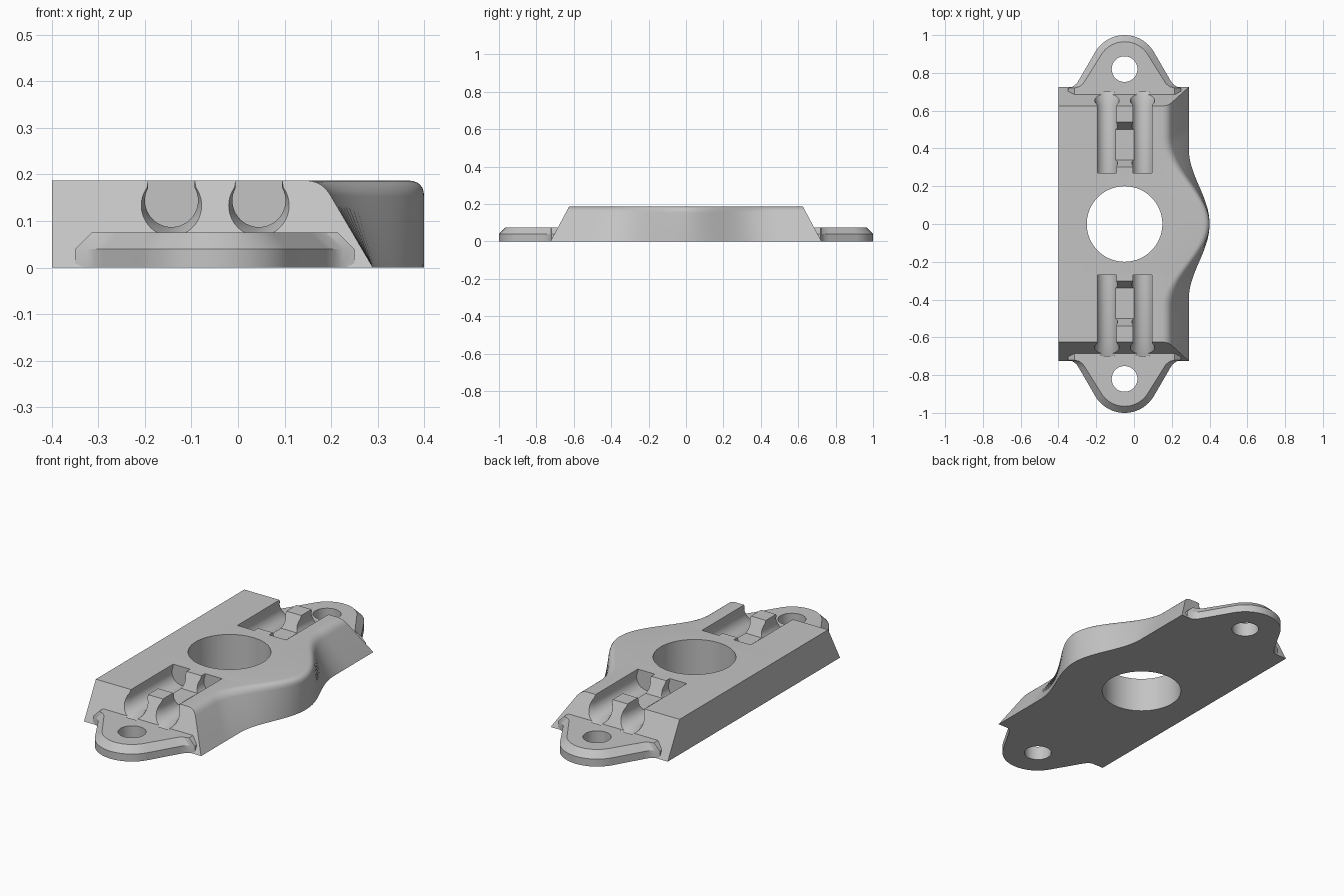
import bpy, bmesh, math

if "Cube" in bpy.data.objects:
    bpy.data.objects.remove(bpy.data.objects["Cube"])

H = 0.187       # body height
CX = -0.05      # x of the hole axis

grey = bpy.data.materials.new("light_grey")
grey.use_nodes = True
colour = (0.55, 0.55, 0.55, 1)
grey.diffuse_color = colour
grey.node_tree.nodes["Principled BSDF"].inputs["Base Color"].default_value = colour


def loft(name, rings):
    """Closed solid through rings of equal point count."""
    bm = bmesh.new()
    vs = [[bm.verts.new(p) for p in ring] for ring in rings]
    n = len(vs[0])
    for a, b in zip(vs, vs[1:]):
        for i in range(n):
            j = (i + 1) % n
            bm.faces.new((a[i], a[j], b[j], b[i]))
    bm.faces.new(vs[0])
    bm.faces.new(vs[-1])
    bmesh.ops.recalc_face_normals(bm, faces=bm.faces)
    me = bpy.data.meshes.new(name)
    bm.to_mesh(me)
    bm.free()
    me.materials.append(grey)
    ob = bpy.data.objects.new(name, me)
    bpy.context.collection.objects.link(ob)
    return ob


def combine(target, other, operation):
    bpy.context.view_layer.objects.active = target
    mod = target.modifiers.new("combine", "BOOLEAN")
    mod.operation, mod.solver, mod.object = operation, "EXACT", other
    bpy.ops.object.modifier_apply(modifier=mod.name)
    bpy.data.objects.remove(other)


def bump(y, half):
    return math.cos(math.pi * y / (2 * half)) ** 2 if abs(y) < half else 0


def body_section(v):
    """Cross-section with a leaning right wall and a rounded top edge."""
    xb = 0.29 + 0.11 * bump(v * 0.725, 0.4)
    xt = 0.18 + 0.22 * bump(v * 0.625, 0.45)
    t, wall = 0.035, math.hypot(xb - xt, H)
    p = (xt + (xb - xt) * t / wall, H - H * t / wall)
    pts = [(-0.4, 0), (xb, 0)]
    for k in range(7):
        s = k / 6
        a, b, c = (1 - s) ** 2, 2 * s * (1 - s), s * s
        pts.append((a * p[0] + b * xt + c * (xt - t), a * p[1] + (b + c) * H))
    pts.append((-0.4, H))
    return [(x, v * (0.725 - 0.1 * z / H), z) for x, z in pts]


def ear_ring(side, inset, z):
    """Rounded triangular outline that flares where it meets the body."""
    half = [(0.3, 0.64), (0.3, 0.72), (0.275, 0.727), (0.255, 0.742), (0.24, 0.765)]
    half = [(x - inset, y) for x, y in half]
    r = 0.18 - inset
    arc = [math.radians(30 + 5 * k) for k in range(25)]
    pts = half + [(r * math.cos(a), 0.82 + r * math.sin(a)) for a in arc]
    pts += [(-x, y) for x, y in reversed(half)]
    return [(CX + x, side * y, z) for x, y in pts]


def channel_ring(cx, y, r, neck):
    """Round-bottomed groove section, slightly narrower at its open top."""
    a0 = math.acos(neck / r)
    arc = [a0 - (math.pi + 2 * a0) * k / 32 for k in range(33)]
    pts = [(r * math.cos(a), 0.144 + r * math.sin(a)) for a in arc]
    pts = [(neck, 0.25)] + pts + [(-neck, 0.25)]
    return [(cx + x, y, z) for x, z in pts]


def bore(cx, cy, r, n=64):
    turn = [2 * math.pi * k / n for k in range(n)]
    return loft("bore_cutter", [[(cx + r * math.cos(a), cy + r * math.sin(a), z)
                                 for a in turn] for z in (-0.1, 0.4)])


# Main body
N = 72
body = loft("mount_body", [body_section(2 * i / N - 1) for i in range(N + 1)])

for side in (-1, 1):
    # Mounting ear with chamfered rim
    ear = loft("mounting_ear", [ear_ring(side, 0, 0), ear_ring(side, 0, 0.04),
                                ear_ring(side, 0.035, 0.075)])
    combine(body, ear, "UNION")
    combine(body, bore(CX, side * 0.82, 0.068, 48), "DIFFERENCE")

    # Twin channels with flared mouths
    for cx in (-0.143, 0.045):
        stations = [(0.27, 0.057, 0.05), (0.625, 0.057, 0.05), (0.70, 0.08, 0.073)]
        channel = loft("channel_cutter", [channel_ring(cx, side * y, r, neck)
                                          for y, r, neck in stations])
        combine(body, channel, "DIFFERENCE")

    # Sloped notch in the wall between the channels
    notch = [(0.294, 0.2), (0.34, 0.11), (0.5, 0.11), (0.546, 0.2)]
    cutter = loft("notch_cutter", [[(x, side * y, z) for y, z in notch]
                                   for x in (-0.12, 0.02)])
    combine(body, cutter, "DIFFERENCE")

# Central bore
combine(body, bore(CX, 0, 0.2, 96), "DIFFERENCE")

bpy.ops.object.select_all(action="DESELECT")
body.select_set(True)
bpy.context.view_layer.objects.active = body
bpy.ops.object.shade_smooth_by_angle(angle=math.radians(25))
